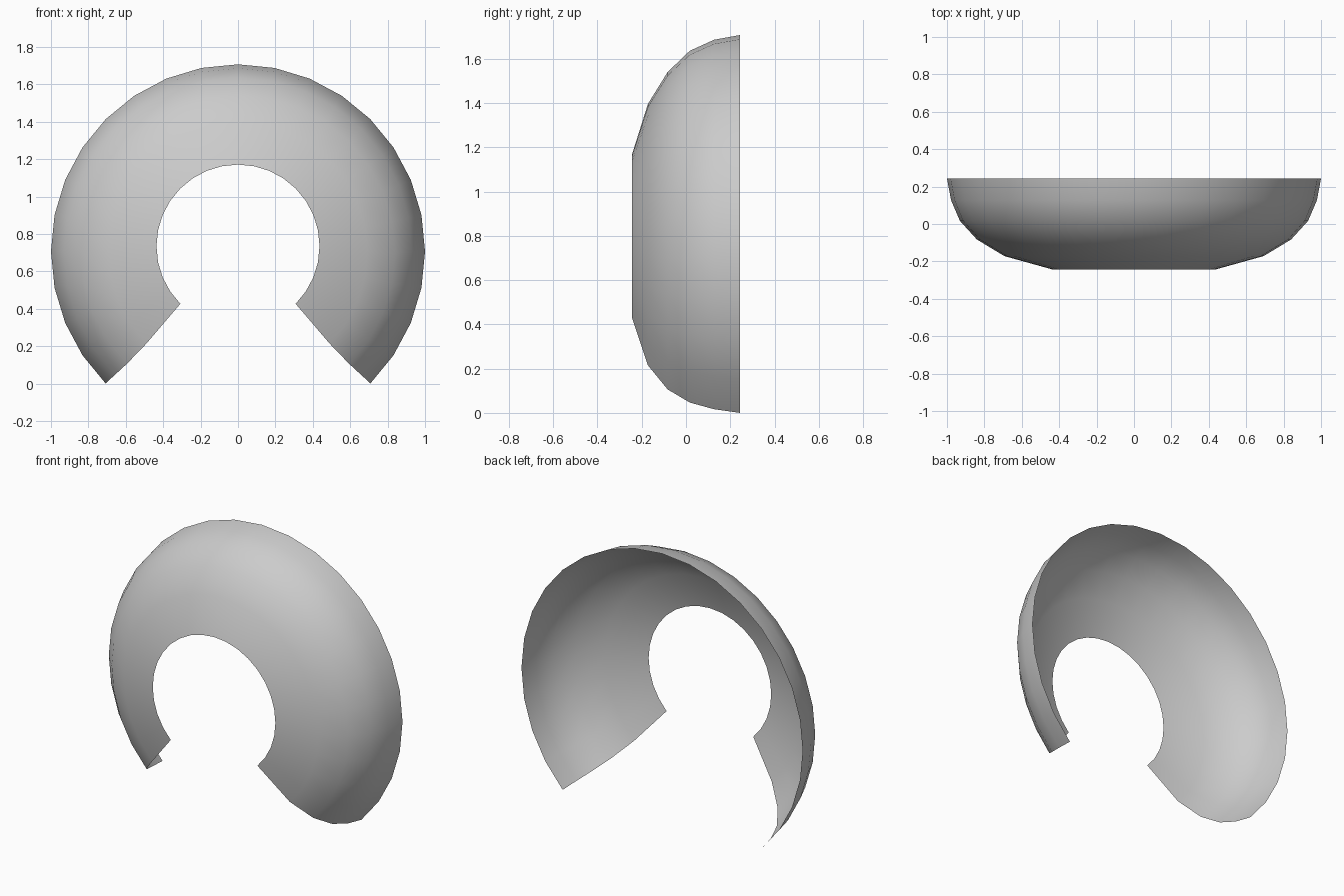
import bpy, bmesh, math

if "Cube" in bpy.data.objects:
    bpy.data.objects.remove(bpy.data.objects["Cube"])

# Shell cross-section: (ring radius, y, ring centre height)
PROFILE = [(1.0, 0.243, 0.711), (0.978, 0.127, 0.712), (0.931, 0.017, 0.709),
           (0.840, -0.083, 0.704), (0.692, -0.172, 0.708), (0.436, -0.243, 0.739)]
SEGMENTS = 24                      # three quarters of a 32-sided circle
START, SWEEP = math.radians(-45), math.radians(270)

bm = bmesh.new()
rings = []
for r, y, zc in PROFILE:
    ring = []
    for i in range(SEGMENTS + 1):
        a = START + SWEEP * i / SEGMENTS
        ring.append(bm.verts.new((r * math.cos(a), y, zc + r * math.sin(a))))
    rings.append(ring)

# Skin neighbouring rings; the shell is open at the back, middle and bottom gap
for outer, inner in zip(rings, rings[1:]):
    for i in range(SEGMENTS):
        f = bm.faces.new((outer[i], inner[i], inner[i + 1], outer[i + 1]))
        f.smooth = True
bm.normal_update()
if sum(f.normal.y for f in bm.faces) > 0:      # outside faces the front
    bmesh.ops.reverse_faces(bm, faces=bm.faces[:])

# Stand on the ground
low = min(v.co.z for v in bm.verts)
bmesh.ops.translate(bm, verts=bm.verts[:], vec=(0, 0, -low))

mesh = bpy.data.meshes.new("curved_shell")
bm.to_mesh(mesh)
bm.free()
shell = bpy.data.objects.new("curved_shell", mesh)
bpy.context.collection.objects.link(shell)
